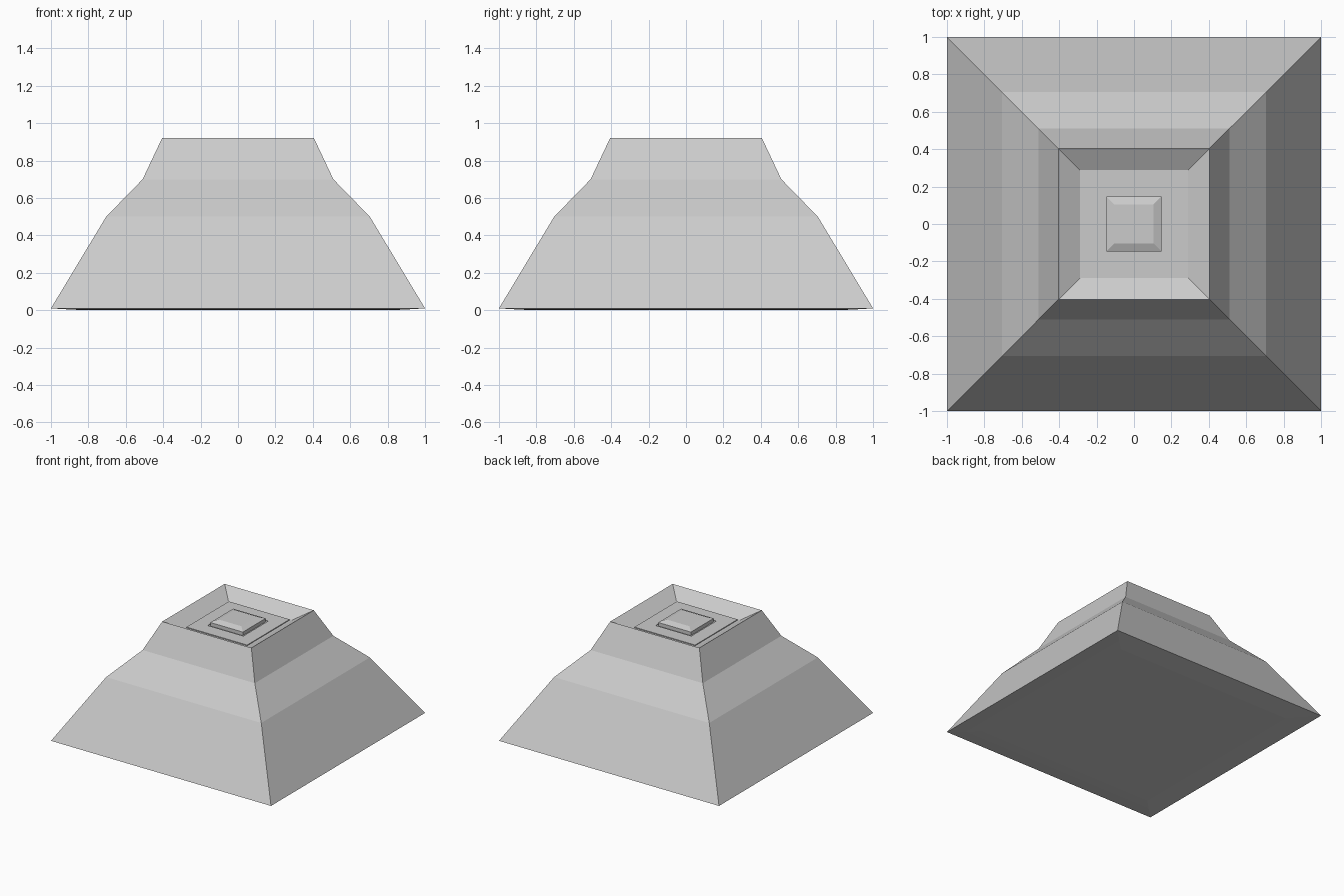
import bpy, bmesh

if "Cube" in bpy.data.objects:
    bpy.data.objects.remove(bpy.data.objects["Cube"])


def square_loft(name, profile):
    """Skin square rings given as (half width, height), capped at both ends."""
    bm = bmesh.new()
    rings = [[bm.verts.new((sx * h, sy * h, z))
              for sx, sy in ((-1, -1), (1, -1), (1, 1), (-1, 1))]
             for h, z in profile]
    for low, high in zip(rings, rings[1:]):
        for i in range(4):
            j = (i + 1) % 4
            bm.faces.new((low[i], low[j], high[j], high[i]))
    bm.faces.new(rings[0][::-1])
    bm.faces.new(rings[-1])
    bmesh.ops.recalc_face_normals(bm, faces=bm.faces)
    mesh = bpy.data.meshes.new(name)
    bm.to_mesh(mesh)
    bm.free()
    obj = bpy.data.objects.new(name, mesh)
    bpy.context.collection.objects.link(obj)
    return obj


# One continuous profile, from the underside up the outside and into the top
underside = [(0.81, 0.0), (0.9, 0.004)]
outer_slopes = [(1.0, 0.01), (0.705, 0.5), (0.51, 0.7), (0.405, 0.922)]
recess_wall = [(0.29, 0.855)]
raised_panel = [(0.276, 0.855), (0.276, 0.862)]
panel_groove = [(0.162, 0.862), (0.162, 0.856), (0.148, 0.856)]
centre_block = [(0.148, 0.885), (0.103, 0.904)]

square_loft("stepped_pedestal", underside + outer_slopes + recess_wall
            + raised_panel + panel_groove + centre_block)
